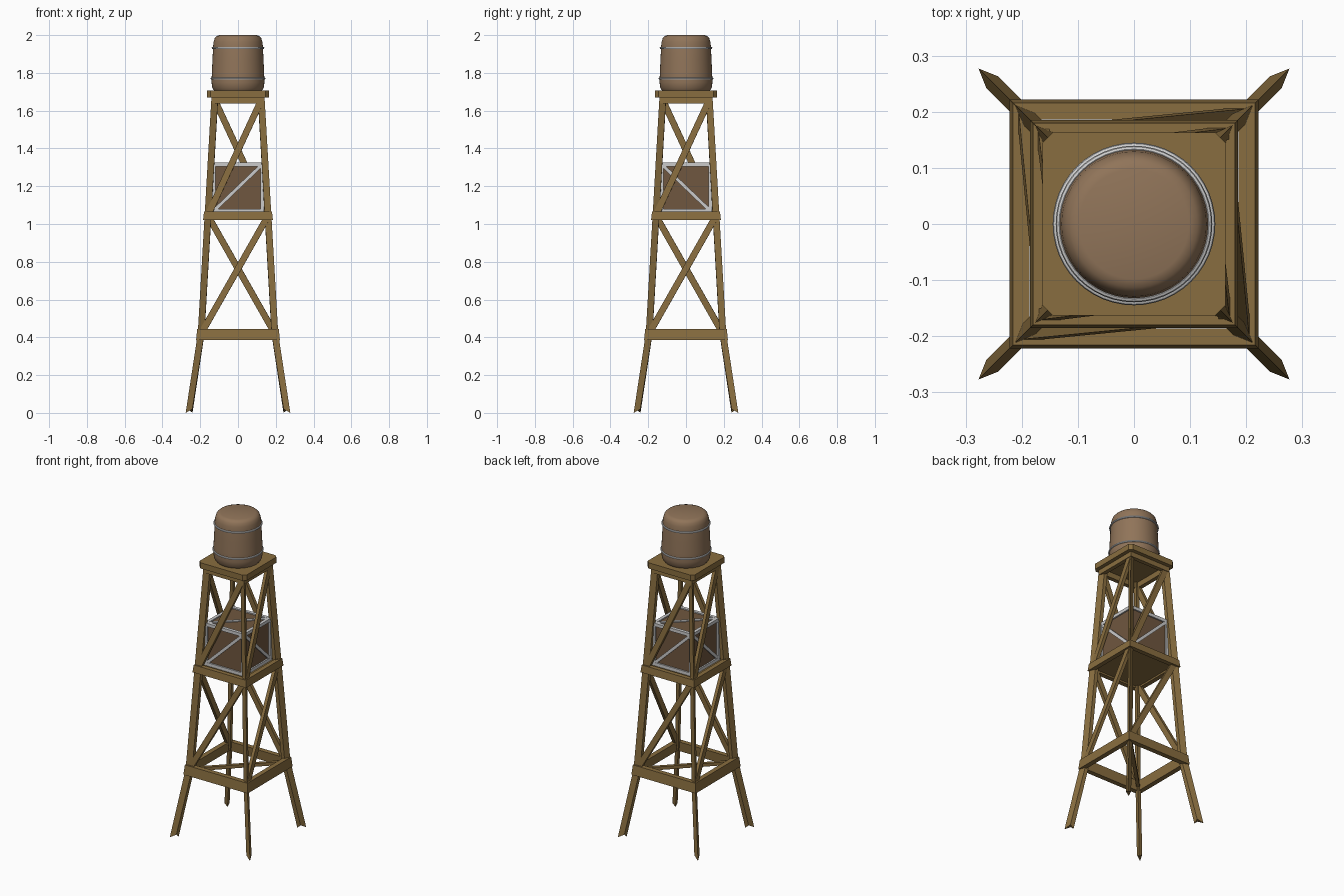
import bpy, bmesh, math
from mathutils import Vector, Matrix

if "Cube" in bpy.data.objects:
    bpy.data.objects.remove(bpy.data.objects["Cube"])


def material(name, rgb):
    m = bpy.data.materials.new(name)
    m.diffuse_color = (*rgb, 1)
    m.use_nodes = True
    m.node_tree.nodes["Principled BSDF"].inputs["Base Color"].default_value = m.diffuse_color
    return m


WOOD = material("timber", (0.25, 0.155, 0.05))
TANK = material("tank_wood", (0.28, 0.175, 0.1))
CRATE = material("crate_wood", (0.16, 0.095, 0.05))


def finish(name, bm, mat=None, smooth=False):
    bmesh.ops.recalc_face_normals(bm, faces=bm.faces)
    me = bpy.data.meshes.new(name)
    bm.to_mesh(me)
    bm.free()
    if mat:
        me.materials.append(mat)
    ob = bpy.data.objects.new(name, me)
    bpy.context.collection.objects.link(ob)
    if smooth:
        bpy.context.view_layer.objects.active = ob
        ob.select_set(True)
        bpy.ops.object.shade_smooth_by_angle(angle=math.radians(40))
        ob.select_set(False)
    return ob


def loft(bm, rings):
    """Skin closed cross-sections and cap both ends."""
    vs = [[bm.verts.new(p) for p in r] for r in rings]
    n = len(vs[0])
    for a, b in zip(vs, vs[1:]):
        for i in range(n):
            j = (i + 1) % n
            bm.faces.new((a[i], a[j], b[j], b[i]))
    bm.faces.new(vs[0])
    bm.faces.new(vs[-1])


def bar(bm, a, b, width, depth, normal):
    """Square bar from a to b; depth runs along normal."""
    a, b, n = Vector(a), Vector(b), Vector(normal)
    s = (b - a).cross(n).normalized() * width / 2
    n = n.normalized() * depth / 2
    loft(bm, [[p + s + n, p - s + n, p - s - n, p + s - n] for p in (a, b)])


def four(bm):
    """Repeat the geometry around z in quarter turns."""
    src = bm.verts[:] + bm.edges[:] + bm.faces[:]
    for k in (1, 2, 3):
        new = bmesh.ops.duplicate(bm, geom=src)["geom"]
        bmesh.ops.rotate(bm, verts=[v for v in new if isinstance(v, bmesh.types.BMVert)],
                         matrix=Matrix.Rotation(k * math.pi / 2, 3, 'Z'))


def slab(h, z0, z1, c):
    """Square slab with clipped corners."""
    bm = bmesh.new()
    pts = [(h, h - c), (h - c, h), (c - h, h), (-h, h - c),
           (-h, c - h), (c - h, -h), (h - c, -h), (h, c - h)]
    loft(bm, [[(x, y, z) for x, y in pts] for z in (z0, z1)])
    return bm


# splayed legs with a kink at the lower ring
bm = bmesh.new()
kite = [(0, 0, 0), (-0.035, -0.014, 0.02), (-0.036, -0.036, 0), (-0.014, -0.035, 0.02)]
levels = [(0.277, 0), (0.213, 0.42), (0.14, 1.68)]
loft(bm, [[(r + x, r + y, z + (d if z == 0 else 0)) for x, y, d in kite] for r, z in levels])
four(bm)
finish("legs", bm, WOOD)

# mitred horizontal rings
for name, ro, z0, z1, t, slope in (("lower_ring", 0.222, 0.385, 0.445, 0.03, 0.006),
                                   ("middle_ring", 0.185, 1.02, 1.065, 0.028, 0.005),
                                   ("upper_ring", 0.142, 1.638, 1.675, 0.025, 0.003)):
    bm = bmesh.new()
    sec = [(ro, z0), (ro - slope, z1), (ro - slope - t, z1), (ro - t, z0)]
    loft(bm, [[(s * r, -r, z) for r, z in sec] for s in (-1, 1)])
    four(bm)
    finish(name, bm, WOOD)

# one diagonal brace per face and storey
for name, r0, z0, r1, z1 in (("lower_braces", 0.205, 0.42, 0.17, 1.045),
                             ("upper_braces", 0.17, 1.045, 0.135, 1.66)):
    bm = bmesh.new()
    bar(bm, (-r0 + 0.01, -r0 + 0.008, z0), (r1 - 0.01, -r1 + 0.008, z1),
        0.034, 0.02, (0, -1, 0.055))
    four(bm)
    finish(name, bm, WOOD)

# flat tie across the lower ring
bm = bmesh.new()
bar(bm, (-0.2, -0.2, 0.415), (0.2, 0.2, 0.415), 0.02, 0.02, (0, 0, 1))
finish("lower_tie", bm, WOOD)

# floors
finish("middle_floor", slab(0.175, 1.03, 1.06, 0.01), WOOD)
finish("tank_platform", slab(0.163, 1.67, 1.706, 0.018), WOOD)

# crate core
H, Z0, Z1 = 0.138, 1.06, 1.325
ZC, HZ = (Z0 + Z1) / 2, (Z1 - Z0) / 2
bm = bmesh.new()
bmesh.ops.create_cube(bm, size=1, matrix=Matrix.Translation((0, 0, ZC)) @ Matrix.Diagonal(
    (2 * H - 0.018, 2 * H - 0.018, 2 * HZ - 0.014, 1)))
finish("crate", bm, CRATE)

# crate edge frame and face diagonals
bm = bmesh.new()
T = 0.02
e, zt, zb = H - T / 2, Z1 - T / 2, Z0 + T / 2
for z in (zb, zt):
    bar(bm, (-H, -e, z), (H, -e, z), T, T, (0, 1, 0))
bar(bm, (e, -e, Z0), (e, -e, Z1), T, T, (0, 1, 0))
four(bm)
d = H - 0.006
for s in (-1, 1):
    bar(bm, (-s * e, -s * d, zb), (s * e, -s * d, zt), 0.018, 0.01, (0, 1, 0))
    bar(bm, (s * d, -s * e, zt), (s * d, s * e, zb), 0.018, 0.01, (1, 0, 0))
bar(bm, (-e, -e, Z1 - 0.006), (e, e, Z1 - 0.006), 0.018, 0.01, (0, 0, 1))
finish("crate_frame", bm)


def lathe(name, profile, mat, closed=False):
    bm = bmesh.new()
    vs = [bm.verts.new((r, 0, z)) for r, z in profile]
    pairs = list(zip(vs, vs[1:])) + ([(vs[-1], vs[0])] if closed else [])
    es = [bm.edges.new(p) for p in pairs]
    bmesh.ops.spin(bm, geom=vs + es, axis=(0, 0, 1), cent=(0, 0, 0),
                   angle=2 * math.pi, steps=48)
    bmesh.ops.remove_doubles(bm, verts=bm.verts, dist=1e-5)
    finish(name, bm, mat, True)


# tapered water tank with rounded ends
lathe("tank", [(0, 1.705), (0.125, 1.705), (0.136, 1.72), (0.14, 1.75), (0.1385, 1.8),
               (0.135, 1.87), (0.132, 1.94), (0.129, 1.965), (0.123, 1.984),
               (0.113, 1.995), (0.098, 2.0), (0, 2.0)], TANK)

# metal hoops
for name, r, z in (("lower_hoop", 0.139, 1.77), ("upper_hoop", 0.1335, 1.932)):
    lathe(name, [(r + 0.006 * math.cos(a * math.pi / 4), z + 0.006 * math.sin(a * math.pi / 4))
                 for a in range(8)], None, True)
